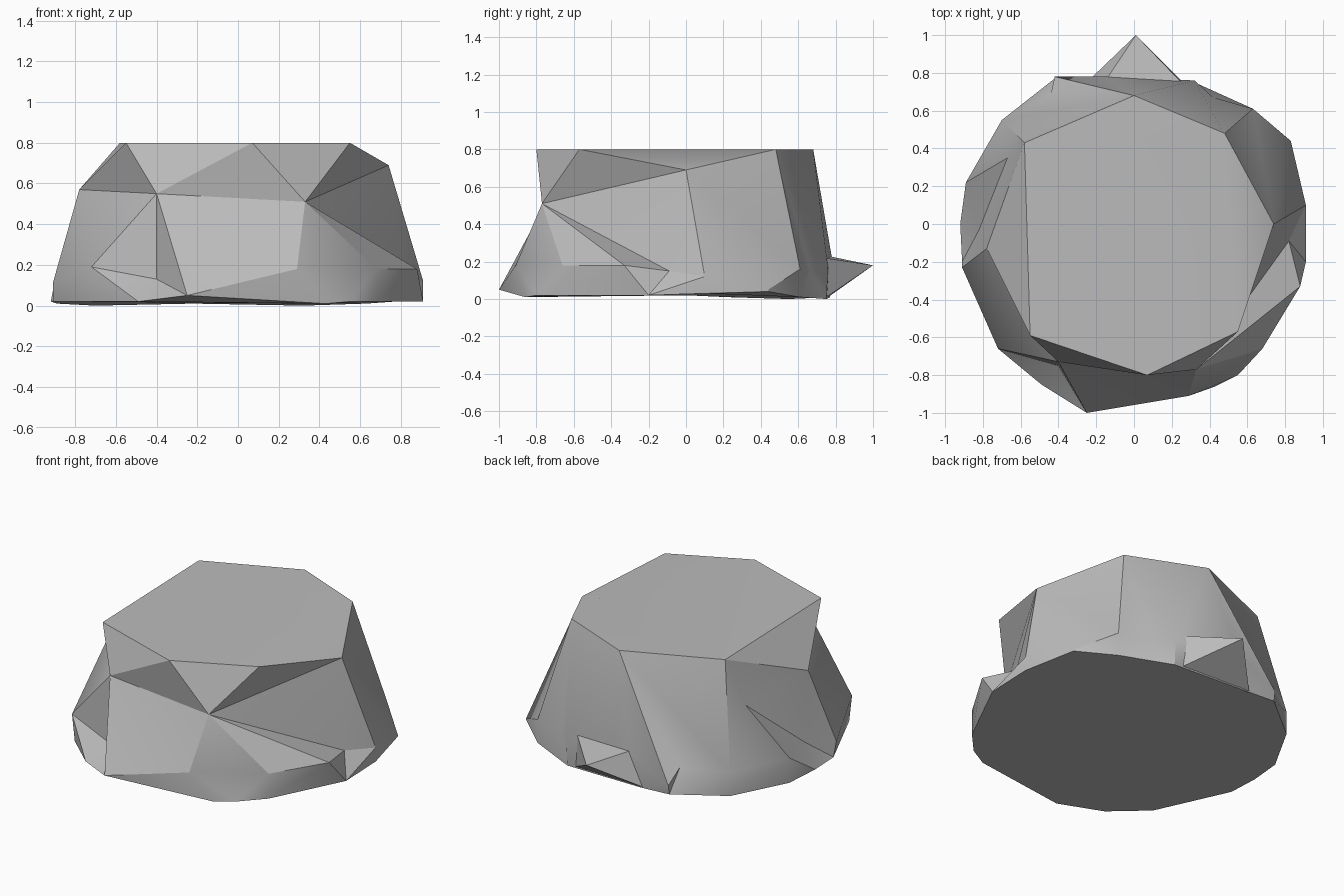
import bpy, bmesh, math

cube = bpy.data.objects.get("Cube")
if cube:
    bpy.data.objects.remove(cube)

stone = bpy.data.materials.new("stone grey")
stone.use_nodes = True
stone.diffuse_color = (0.5, 0.5, 0.5, 1)
stone.node_tree.nodes["Principled BSDF"].inputs["Base Color"].default_value = (0.5, 0.5, 0.5, 1)


def angle(p):
    return math.atan2(p[1], p[0])


def stitch(bm, upper, lower):
    """Fill the band between two closed rings, always advancing the ring that lags in angle."""
    def unwrapped(ring, k):
        return angle(ring[k % len(ring)].co) + 2 * math.pi * (k // len(ring))
    i = j = 0
    while i < len(upper) or j < len(lower):
        a, b = upper[i % len(upper)], lower[j % len(lower)]
        step_up = j >= len(lower) or (i < len(upper) and unwrapped(upper, i + 1) <= unwrapped(lower, j + 1))
        if step_up:
            i += 1
            c = upper[i % len(upper)]
        else:
            j += 1
            c = lower[j % len(lower)]
        if len({a, b, c}) == 3 and not bm.faces.get((a, b, c)):
            bm.faces.new((a, b, c))


def build(name, rings):
    """Make a faceted solid from rings of corners, top first; repeated corners are shared."""
    bm = bmesh.new()
    shared = {}
    loops = []
    for ring in rings:
        loop = []
        for p in sorted(ring, key=angle):
            if p not in shared:
                shared[p] = bm.verts.new(p)
            loop.append(shared[p])
        loops.append(loop)
    for upper, lower in zip(loops, loops[1:]):
        stitch(bm, upper, lower)
    bm.faces.new(loops[0])
    bm.faces.new(loops[-1])
    finish(name, bm)


def finish(name, bm):
    bmesh.ops.recalc_face_normals(bm, faces=bm.faces)
    mesh = bpy.data.meshes.new(name)
    bm.to_mesh(mesh)
    bm.free()
    mesh.materials.append(stone)
    obj = bpy.data.objects.new(name, mesh)
    bpy.context.collection.objects.link(obj)
    bpy.ops.object.select_all(action='DESELECT')
    obj.select_set(True)
    bpy.context.view_layer.objects.active = obj
    bpy.ops.object.shade_smooth_by_angle(angle=math.radians(30))


# Corners used by more than one ring
back_left, back_mid, back_right = (.48, .48, .8), (0, .68, .8), (-.58, .43, .8)
front_toe = (-.25, -1, .05)

# Flat top
crown = [(-.55, -.59, .8), (.07, -.8, .8), (.55, -.57, .8), back_left, back_mid, back_right]
# Broken shoulder
shoulder = [(-.78, -.13, .57), (-.4, -.73, .55), (.33, -.77, .51), (.74, 0, .69),
            back_left, back_mid, back_right, (-.67, .35, .5)]
# Widest line just above the ground, with chipped hollows
skirt = [(-.91, -.23, .11), (-.72, -.66, .19), (-.4, -.75, .13), front_toe,
         (.29, -.91, .18), (.68, -.66, .18), (.88, -.33, .18), (.82, -.09, .15),
         (.91, .1, .12), (.83, .44, .05), (.63, .61, .16), (.42, .67, .14),
         (.32, .76, .16), (-.15, .78, .22), (-.42, .78, .08), (-.44, .69, .17),
         (-.7, .55, .15), (-.89, .22, .17), (-.82, -.03, .16)]
# Footprint
base = [(-.91, -.2, .02), (-.7, -.66, .02), (-.49, -.85, .02), front_toe,
        (.43, -.86, .01), (.55, -.8, .02), (.68, -.66, .02), (.91, -.2, .02),
        (.91, .1, .03), (.83, .44, .04), (.63, .61, .01), (.32, .75, 0),
        (-.22, .77, .01), (-.42, .77, .02), (-.7, .55, 0), (-.89, .22, .01), (-.92, 0, .02)]
build("boulder", [crown, shoulder, skirt, base])

# Pointed spur on the back
bm = bmesh.new()
root = [bm.verts.new(p) for p in [(-.24, .76, .01), (.26, .75, .01), (.26, .74, .22), (-.15, .76, .23)]]
tip = bm.verts.new((.01, 1, .18))
bm.faces.new(root)
for k in range(4):
    bm.faces.new((root[k - 1], root[k], tip))
finish("back_spur", bm)
